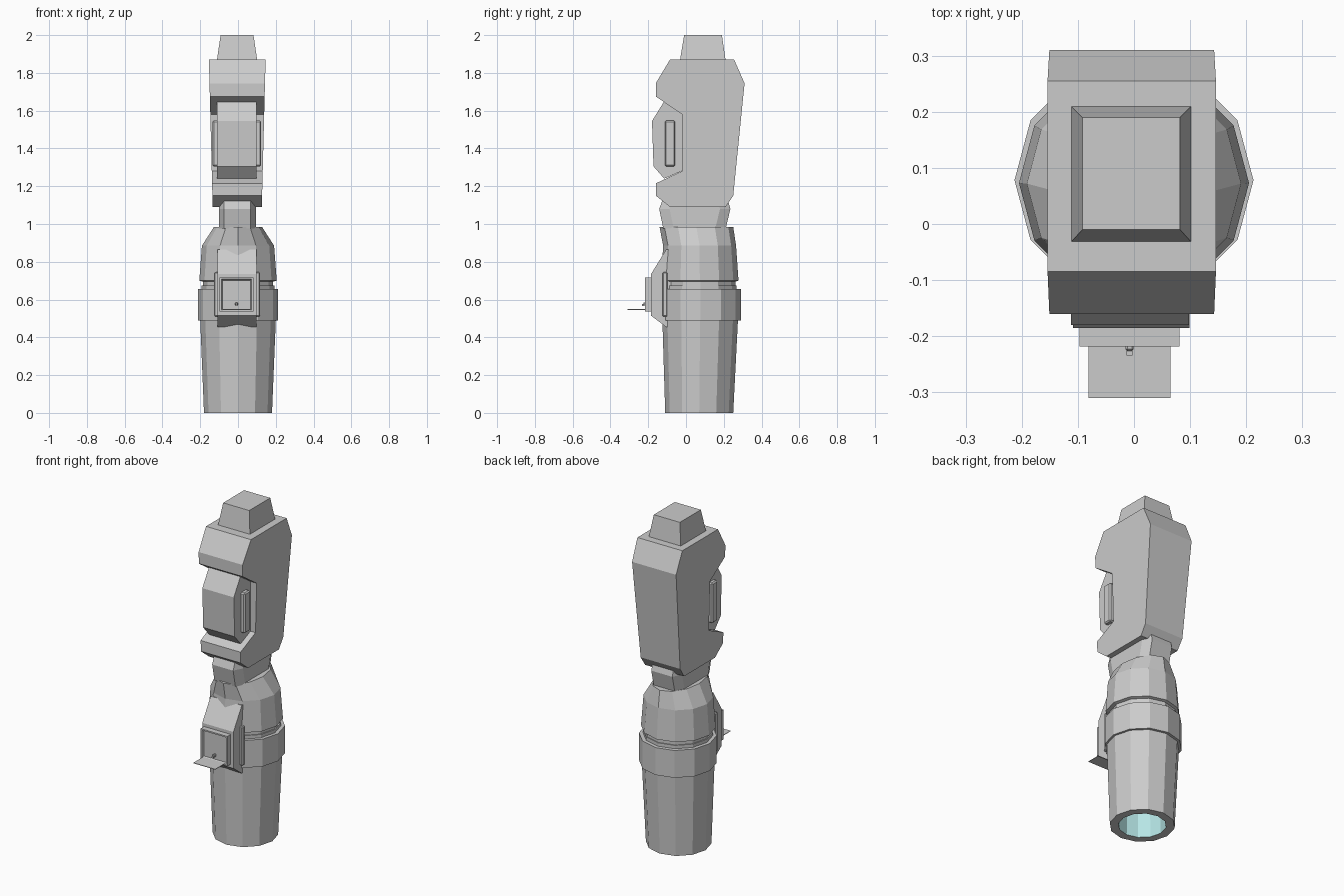
import bpy, bmesh, math

if "Cube" in bpy.data.objects:
    bpy.data.objects.remove(bpy.data.objects["Cube"], do_unlink=True)


def material(name, rgb):
    m = bpy.data.materials.new(name)
    m.use_nodes = True
    m.diffuse_color = (*rgb, 1)
    m.node_tree.nodes["Principled BSDF"].inputs["Base Color"].default_value = (*rgb, 1)
    return m


GREY = material("light grey", (0.6, 0.6, 0.6))
CYAN = material("pale cyan", (0.47, 0.79, 0.79))


def finish(name, bm, mats=(GREY,), bevel=0):
    bmesh.ops.recalc_face_normals(bm, faces=bm.faces[:])
    me = bpy.data.meshes.new(name)
    bm.to_mesh(me)
    bm.free()
    for m in mats:
        me.materials.append(m)
    ob = bpy.data.objects.new(name, me)
    bpy.context.collection.objects.link(ob)
    if bevel:
        mod = ob.modifiers.new("bevel", "BEVEL")
        mod.width = bevel
        mod.segments = 1
    return ob


def loft(name, rings, mats=(GREY,), cyan_rows=0):
    """Join equal-length point rings into a closed solid."""
    bm = bmesh.new()
    rows = [[bm.verts.new(p) for p in r] for r in rings]
    n = len(rows[0])
    faces = [bm.faces.new(rows[0])]
    for k, (a, b) in enumerate(zip(rows, rows[1:])):
        for i in range(n):
            j = (i + 1) % n
            f = bm.faces.new((a[i], a[j], b[j], b[i]))
            f.material_index = 1 if k < cyan_rows else 0
    faces[0].material_index = 1 if cyan_rows else 0
    bm.faces.new(rows[-1])
    return finish(name, bm, mats)


def slab(name, profile, cx, half):
    """Side profile (y, z) spread across x, with half width depending on z."""
    return loft(name, [[(cx + s * half(z), y, z) for y, z in profile] for s in (-1, 1)])


def box(name, x, y, z, bevel=0):
    bm = bmesh.new()
    bmesh.ops.create_cube(bm, size=1)
    for v in bm.verts:
        v.co = [(r[0] + r[1]) / 2 + c * (r[1] - r[0]) for c, r in zip(v.co, (x, y, z))]
    return finish(name, bm, bevel=bevel)


def oval(z, rx, ry, cy, n=12):
    return [(rx * math.cos(2 * math.pi * i / n), cy + ry * math.sin(2 * math.pi * i / n), z)
            for i in range(n)]


# Handle: hollow bottom, tapered grip, raised collar, groove and shoulder
handle = [(0.20, .125, .125, .07), (0, .132, .132, .07), (0, .18, .18, .07),
          (0.49, .2, .2, .075), (0.49, .213, .213, .078), (0.655, .213, .213, .078),
          (0.655, .192, .192, .076), (0.675, .192, .192, .076), (0.675, .186, .186, .076),
          (0.695, .186, .186, .076), (0.70, .205, .205, .073), (0.885, .191, .193, .072),
          (0.985, .127, .195, .055)]
loft("handle", [oval(*r) for r in handle], (GREY, CYAN), cyan_rows=1)


# Neck: chamfered rectangle that bulges front and back
def neck_ring(z, y0, y1):
    c, w, f = 0.055, 0.097, 0.07
    half = [(f, y0), (w, y0 + c), (w, y1 - c), (f, y1)]
    return [(x - .003, y, z) for x, y in half] + [(-x - .003, y, z) for x, y in reversed(half)]


loft("neck", [neck_ring(.975, -.12, .21), neck_ring(1.08, -.142, .235),
              neck_ring(1.15, -.115, .215)])

# Head: notched block, slightly wider at the top
slab("head", [(-.085, 1.87), (-.16, 1.745), (-.16, 1.675), (-.02, 1.58), (-.02, 1.28),
              (-.16, 1.215), (-.16, 1.15), (-.085, 1.09), (.21, 1.09), (.25, 1.15),
              (.31, 1.745), (.255, 1.87)], -.004, lambda z: .13 + .0257 * (z - 1.09))

# Tapered cap on the head
loft("head_cap", [[(x0, y0, z), (x1, y0, z), (x1, y1, z), (x0, y1, z)]
                  for z, x0, x1, y0, y1 in ((1.865, -.112, .102, -.032, .21),
                                            (2.0, -.092, .082, -.01, .19))])

# Bevelled housing in the head notch, with a pad on each side
slab("head_housing", [(0, 1.57), (-.115, 1.65), (-.18, 1.545), (-.172, 1.305),
                      (-.115, 1.24), (0, 1.29)], -.007, lambda z: .105)
# Bevelled housing on the handle, with a pad on each side
slab("handle_housing", [(0, .865), (-.105, .865), (-.185, .735), (-.185, .515),
                        (-.105, .455), (0, .455)], -.005, lambda z: .104)
for side, s in (("left", 1), ("right", -1)):
    x = sorted((-.006 + s * .09, -.006 + s * .129))
    box(f"head_pad_{side}", x, (-.112, -.057), (1.305, 1.548), .007)
    x = sorted((-.005 + s * .09, -.005 + s * .121))
    box(f"handle_pad_{side}", x, (-.124, -.098), (.51, .745), .005)

# Framed panel: front face inset, then recessed
bm = bmesh.new()
bmesh.ops.create_cube(bm, size=1)
for v in bm.verts:
    v.co = (-.008 + v.co.x * .178, -.195 + v.co.y * .046, .626 + v.co.z * .18)
bm.normal_update()
front = [f for f in bm.faces if f.normal.y < -.9]
bmesh.ops.inset_region(bm, faces=front, thickness=.012, depth=0)
bmesh.ops.inset_region(bm, faces=front, thickness=.008, depth=-.012)
finish("framed_panel", bm)

# Open flap hinged at the bottom of the panel, and a small knob
box("panel_flap", (-.081, .065), (-.31, -.216), (.546, .549))
box("panel_knob", (-.015, -.001), (-.226, -.2), (.568, .584), .003)
box("panel_knob_tip", (-.013, -.003), (-.234, -.224), (.566, .576))
